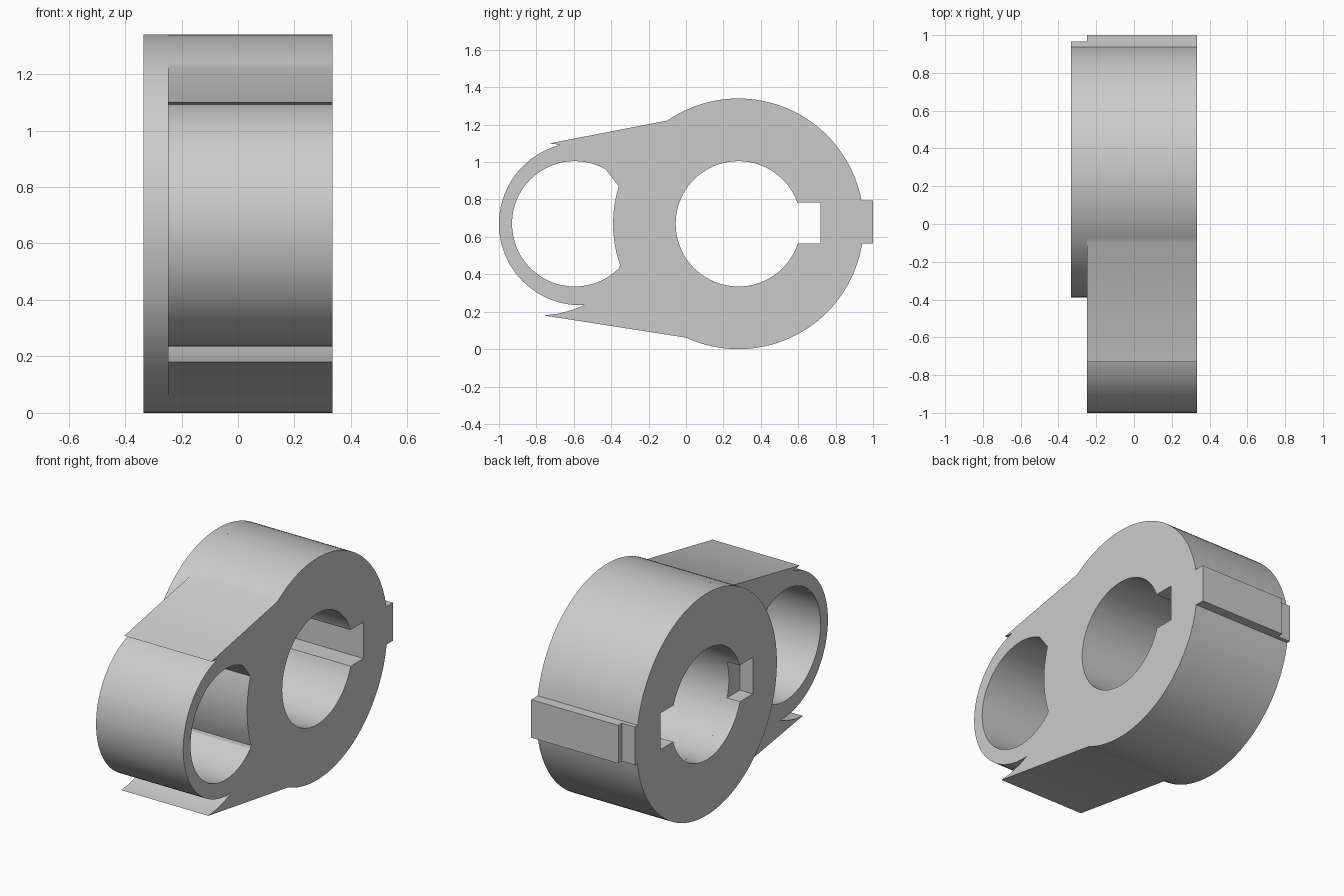
import bpy, bmesh, math

if "Cube" in bpy.data.objects:
    bpy.data.objects.remove(bpy.data.objects["Cube"])

X_BACK, X_STEP, X_FRONT = -0.334, -0.248, 0.334
HUB = (0.28, 0.67)
EYE = (-0.565, 0.67)
EYE_HOLE = (-0.595, 0.67)


def arc(center, radius, start, end, step=3.0):
    """Points (y, z) along an arc, angles in degrees."""
    n = max(2, round(abs(end - start) / step))
    angles = [math.radians(start + (end - start) * i / n) for i in range(n + 1)]
    return [(center[0] + radius * math.cos(a), center[1] + radius * math.sin(a)) for a in angles]


def plate(name, loops, x0, x1):
    """Extrude an outline with holes along x."""
    bm = bmesh.new()
    edges = []
    for loop in loops:
        verts = [bm.verts.new((x0, y, z)) for y, z in loop]
        edges += [bm.edges.new((v, verts[(i + 1) % len(verts)])) for i, v in enumerate(verts)]
    bmesh.ops.triangle_fill(bm, use_beauty=True, edges=edges, normal=(1, 0, 0))
    ext = bmesh.ops.extrude_face_region(bm, geom=bm.faces[:], use_keep_orig=True)
    moved = [g for g in ext["geom"] if isinstance(g, bmesh.types.BMVert)]
    bmesh.ops.translate(bm, verts=moved, vec=(x1 - x0, 0, 0))
    bmesh.ops.recalc_face_normals(bm, faces=bm.faces[:])
    mesh = bpy.data.meshes.new(name)
    bm.to_mesh(mesh)
    bm.free()
    obj = bpy.data.objects.new(name, mesh)
    bpy.context.collection.objects.link(obj)
    bpy.ops.object.select_all(action='DESELECT')
    obj.select_set(True)
    bpy.context.view_layer.objects.active = obj
    bpy.ops.object.shade_smooth_by_angle(angle=math.radians(25))
    return obj


# Arm body: hub, outer key, tangent web with barbs, and the eye ring
body_outline = (
    arc(HUB, 0.67, 10.75, 124.5)
    + [(-0.73, 1.10)]
    + arc(EYE, 0.435, 104, 267)
    + [(-0.54, 0.237), (-0.60, 0.212), (-0.68, 0.190), (-0.76, 0.18)]
    + arc(HUB, 0.67, 245.3, 351)
    + [(1.0, 0.565), (1.0, 0.795)]
)
# Eye opening, cut off by the hub's round side
eye_opening = arc(EYE_HOLE, 0.335, 60.4, 315) + arc(HUB, 0.67, 199.2, 162.6)
# Bore with one keyway
keyway = [(0.72, 0.565), (0.72, 0.785)]
bore = arc(HUB, 0.335, 20, 341.7) + keyway
plate("arm_body", [body_outline, eye_opening, bore], X_STEP, X_FRONT)

# Hub flange: round step on the back with a shorter key and two keyways
flange_outline = arc(HUB, 0.67, 10.75, 351) + [(0.965, 0.565), (0.965, 0.795)]
flange_bore = (
    arc(HUB, 0.335, 20, 160)
    + [(-0.16, 0.785), (-0.16, 0.565)]
    + arc(HUB, 0.335, 198.3, 341.7)
    + keyway
)
plate("hub_flange", [flange_outline, flange_bore], X_BACK, X_STEP)
